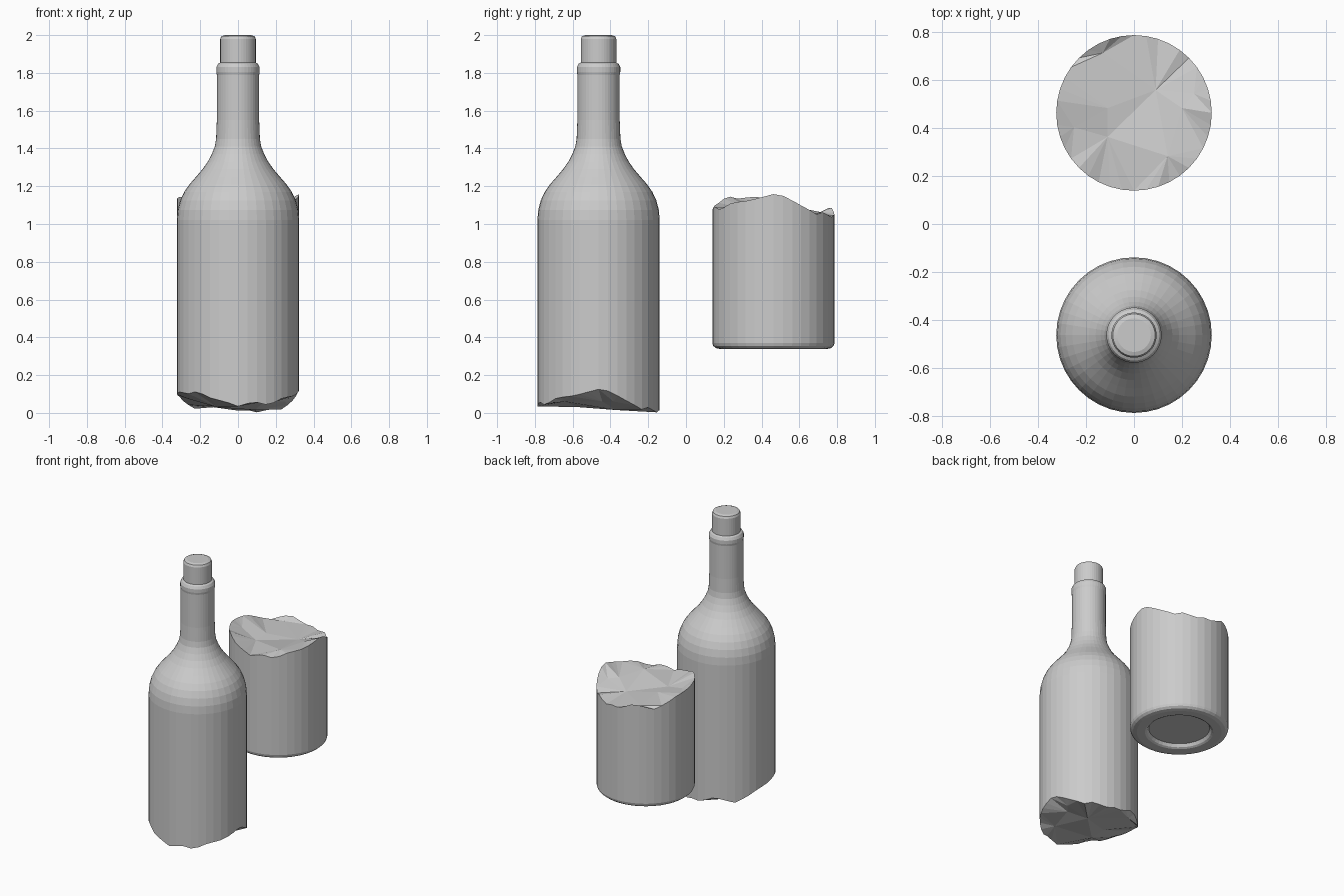
import bpy, bmesh, math
from mathutils import Vector
from mathutils.geometry import delaunay_2d_cdt

if "Cube" in bpy.data.objects:
    bpy.data.objects.remove(bpy.data.objects["Cube"])

SIDES = 40
R = 0.324

# Broken edge: (angle in degrees, height); shared by both halves
EDGE = [(0, .125), (10, .115), (25, .07), (45, .018), (55, .03), (70, .0), (80, .015),
        (90, .012), (100, .03), (108, .052), (120, .05), (134, .02), (150, .055),
        (165, .09), (180, .10), (200, .112), (215, .10), (228, .115), (245, .075),
        (258, .06), (270, .035), (285, .06), (300, .04), (317, .08), (336, .09), (360, .125)]
# Inner points of the broken surface
INNER = [(.09, .095, .015), (-.11, .02, .035), (-.11, -.10, .03), (-.25, -.06, .07),
         (.14, -.18, .06), (.2, .02, .06), (-.13, .25, .03), (.25, .08, .06)]


def edge_height(deg):
    for (a0, h0), (a1, h1) in zip(EDGE, EDGE[1:]):
        if a0 <= deg <= a1:
            return h0 + (h1 - h0) * (deg - a0) / (a1 - a0)


def ring(bm, radius, height):
    verts = []
    for i in range(SIDES):
        a = 2 * math.pi * i / SIDES
        z = height(360 * i / SIDES) if callable(height) else height
        verts.append(bm.verts.new((radius * math.cos(a), radius * math.sin(a), z)))
    return verts


def broken_bottle_half(name, profile, y, lift):
    """Lathe the profile starting at the broken edge, then close both ends."""
    bm = bmesh.new()
    rim = ring(bm, R, lambda d: edge_height(d) + lift)
    prev = rim
    for r, z in profile:
        cur = ring(bm, r, z)
        for i in range(SIDES):
            j = (i + 1) % SIDES
            bm.faces.new((prev[i], prev[j], cur[j], cur[i]))
        prev = cur
    bm.faces.new(prev)
    # Faceted fracture surface
    pts = rim + [bm.verts.new((px, py, pz + lift)) for px, py, pz in INNER]
    tris = delaunay_2d_cdt([Vector(v.co.xy) for v in pts],
                           [(i, (i + 1) % SIDES) for i in range(SIDES)], [], 1, 1e-6)[2]
    for t in tris:
        bm.faces.new([pts[i] for i in t])
    bmesh.ops.recalc_face_normals(bm, faces=bm.faces)
    mesh = bpy.data.meshes.new(name)
    bm.to_mesh(mesh)
    bm.free()
    ob = bpy.data.objects.new(name, mesh)
    ob.location = (0, y, 0)
    bpy.context.collection.objects.link(ob)
    return ob


# Upper half: body, shoulder, neck and cap
upper = [(R, 1.02), (.319, 1.075), (.306, 1.125), (.285, 1.17), (.257, 1.21),
         (.222, 1.25), (.188, 1.29), (.16, 1.33), (.139, 1.37), (.123, 1.41),
         (.116, 1.45), (.112, 1.55), (.112, 1.79), (.115, 1.805), (.115, 1.83),
         (.106, 1.848), (.094, 1.855), (.094, 1.98), (.088, 1.994), (.07, 2.0)]
broken_bottle_half("bottle_upper_half", upper, -.463, 0)

# Lower half: body, rounded heel and recessed base
lower = [(R, .37), (.319, .355), (.305, .343), (.28, .338), (.225, .338),
         (.212, .345), (.20, .365)]
broken_bottle_half("bottle_lower_half", lower, .463, 1.033)
